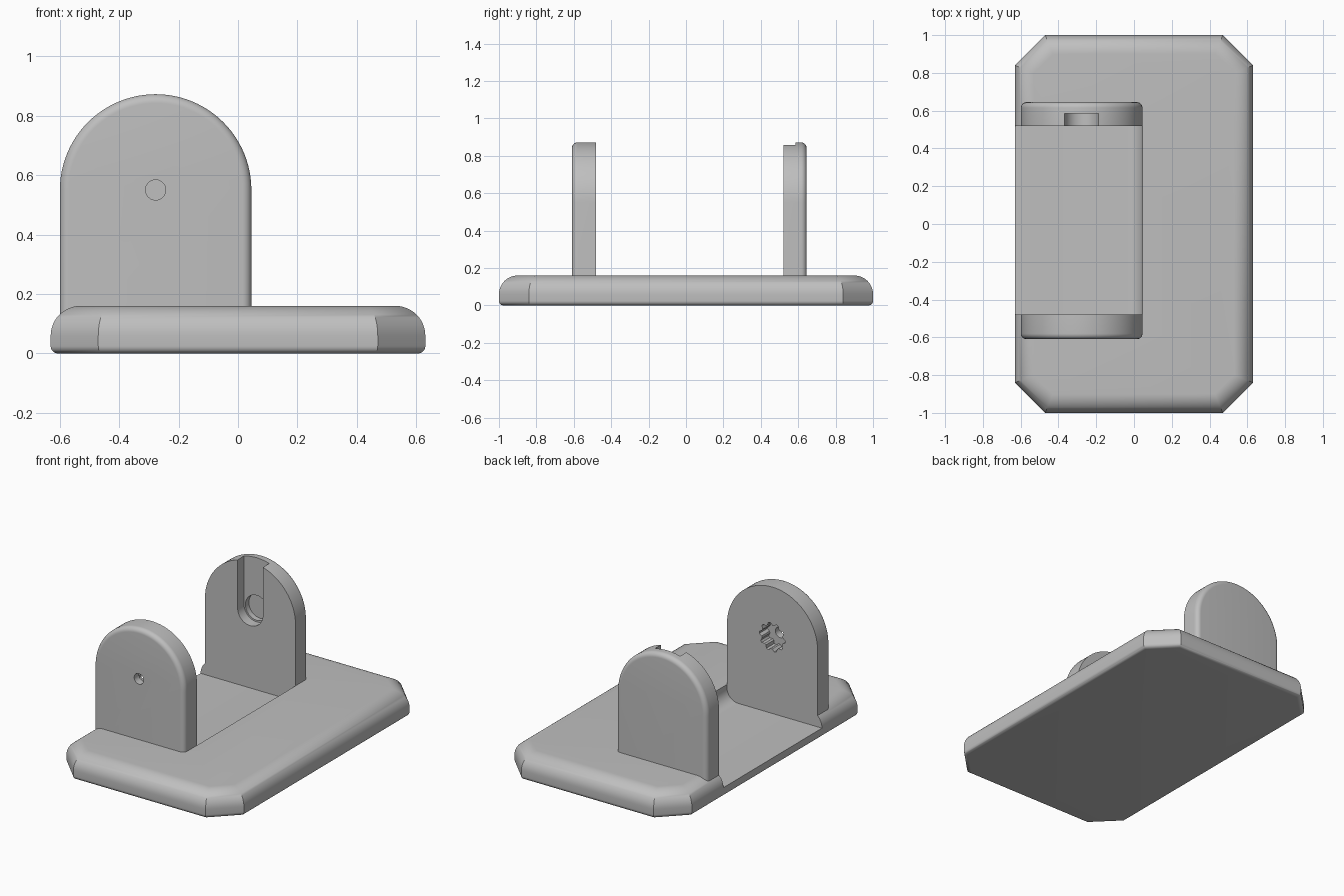
import bpy, bmesh
from math import sin, cos, pi, sqrt

old = bpy.data.objects.get("Cube")
if old:
    bpy.data.objects.remove(old, do_unlink=True)

grey = bpy.data.materials.new("plain_grey")
grey.use_nodes = True
COLOUR = (0.52, 0.52, 0.52, 1)
grey.diffuse_color = COLOUR
grey.node_tree.nodes["Principled BSDF"].inputs["Base Color"].default_value = COLOUR

# Shared dimensions
HX, HY, TOP, CHAMFER = 0.63, 1.0, 0.16, 0.16
CX, CZ, R = -0.277, 0.55, 0.322
FRONT_IN, BACK_IN = -0.48, 0.52


def loft(name, rings):
    """Bridge equal-length rings of points and cap both ends."""
    bm = bmesh.new()
    loops = [[bm.verts.new(p) for p in ring] for ring in rings]
    n = len(loops[0])
    for a, b in zip(loops, loops[1:]):
        for i in range(n):
            j = (i + 1) % n
            bm.faces.new((a[i], a[j], b[j], b[i]))
    bm.faces.new(loops[0])
    bm.faces.new(loops[-1])
    bmesh.ops.recalc_face_normals(bm, faces=bm.faces)
    mesh = bpy.data.meshes.new(name)
    bm.to_mesh(mesh)
    bm.free()
    mesh.materials.append(grey)
    obj = bpy.data.objects.new(name, mesh)
    bpy.context.collection.objects.link(obj)
    return obj


def prism(name, outline, y0, y1):
    """Extrude an xz outline along y."""
    return loft(name, [[(x, y, z) for x, z in outline] for y in (y0, y1)])


def arc(cx, cz, r, start, end, n):
    return [(cx + r * cos(start + (end - start) * i / n),
             cz + r * sin(start + (end - start) * i / n)) for i in range(n + 1)]


def activate(obj):
    bpy.ops.object.select_all(action="DESELECT")
    obj.select_set(True)
    bpy.context.view_layer.objects.active = obj


def cut(obj, cutter):
    cutter.hide_render = True
    mod = obj.modifiers.new("cut", "BOOLEAN")
    mod.operation, mod.solver, mod.object = "DIFFERENCE", "EXACT", cutter
    activate(obj)
    bpy.ops.object.modifier_apply(modifier=mod.name)
    bpy.data.objects.remove(cutter, do_unlink=True)


def smooth(obj):
    activate(obj)
    bpy.ops.object.shade_smooth_by_angle(angle=pi / 6)


# Base plate: octagon with a large top round and a small bottom round
def octagon(inset, z):
    x, y = HX - inset, HY - inset
    c = HX + HY - CHAMFER - inset * sqrt(2)
    quarter = [(x, c - x), (c - y, y)]
    pts = quarter + [(-a, b) for a, b in reversed(quarter)]
    pts += [(-a, -b) for a, b in pts]
    return [(a, b, z) for a, b in pts]


def round_steps(r, n=8):
    """Pairs of inset and distance from the face, from side to face."""
    return [(r * (1 - cos(i * pi / 2 / n)), r * (1 - sin(i * pi / 2 / n)))
            for i in range(n + 1)]


rings = [octagon(d, h) for d, h in reversed(round_steps(0.025))]
rings += [octagon(d, TOP - h) for d, h in round_steps(0.1, 12)]
base = loft("base_plate", rings)

# Recess between the uprights, filleted along its inner wall
floor, wall, fillet = 0.06, CX + R, 0.08
recess = [(-1, 0.4), (-1, floor)]
recess += arc(wall - fillet, floor + fillet, fillet, -pi / 2, 0, 10)
recess += [(wall, 0.4)]
cut(base, prism("recess_cutter", recess, FRONT_IN, BACK_IN))
smooth(base)


# Arched uprights with rounded outer edges
def arch(inset, y):
    r, foot = R - inset, 0.1
    pts = [(CX + r, foot)] + arc(CX, CZ, r, 0, pi, 48) + [(CX - r, foot)]
    return [(x, y, z) for x, z in pts]


def upright(name, inner, outer):
    side = 1 if outer > inner else -1
    return loft(name, [arch(0, inner)] +
                [arch(d, outer - side * h) for d, h in round_steps(0.03)])


front = upright("front_upright", FRONT_IN, -0.61)
back = upright("back_upright", BACK_IN, 0.645)

# Front upright: toothed socket inside and a small through hole
teeth = 10
socket = []
for i in range(teeth * 4):
    r = 0.092 if i % 4 < 2 else 0.076
    a = 2 * pi * i / (teeth * 4)
    socket.append((CX + r * cos(a), CZ + r * sin(a)))
cut(front, prism("socket_cutter", socket, -0.56, -0.4))
cut(front, prism("pin_hole_cutter", arc(CX, CZ, 0.034, 0, 2 * pi, 32)[:-1], -0.7, -0.5))

# Back upright: open slot from the top and a round pocket at its end
W = 0.09
slot = [(CX - W, 1.1)] + arc(CX, CZ, W, pi, 2 * pi, 24) + [(CX + W, 1.1)]
cut(back, prism("slot_cutter", slot, 0.4, 0.585))
cut(back, prism("pocket_cutter", arc(CX, CZ, 0.08, 0, 2 * pi, 32)[:-1], 0.5, 0.62))

for part in (front, back):
    smooth(part)
